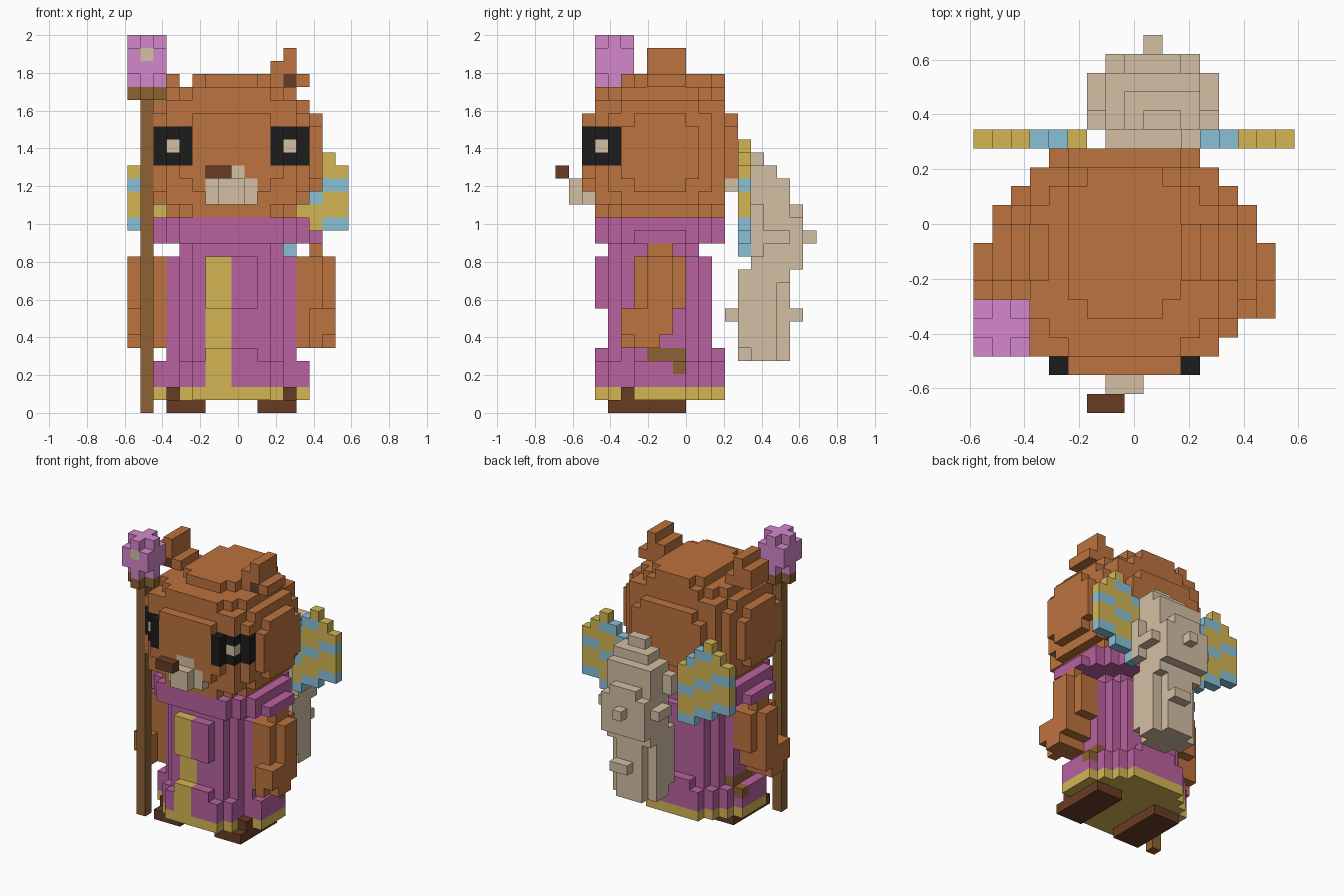
import bpy
import bmesh

if "Cube" in bpy.data.objects:
    bpy.data.objects.remove(bpy.data.objects["Cube"], do_unlink=True)

U = 2 / 29            # size of one block
MID = 8               # mirror column of the body
COLOURS = {           # sRGB 0-255
    "fur brown": (188, 115, 62), "robe purple": (185, 97, 159),
    "trim gold": (211, 182, 83), "cream": (212, 191, 164),
    "dark brown": (104, 60, 36), "black": (28, 28, 28),
    "wood": (141, 97, 51), "blossom pink": (212, 135, 202),
    "wing blue": (136, 193, 214),
}


def linear(c):
    c /= 255
    return c / 12.92 if c <= 0.04045 else ((c + 0.055) / 1.055) ** 2.4


mats = {}
for name, rgb in COLOURS.items():
    m = bpy.data.materials.new(name)
    col = (*[linear(c) for c in rgb], 1)
    m.diffuse_color = col
    m.use_nodes = True
    m.node_tree.nodes["Principled BSDF"].inputs["Base Color"].default_value = col
    mats[name] = m

cells = {}            # block position -> (part, colour)


def fill(part, colour, x, y, z):
    """Fill a box of blocks; later boxes replace earlier ones."""
    for i in range(*x):
        for j in range(*y):
            for k in range(*z):
                cells[i, j, k] = (part, colour)


def sym(part, colour, half, y, z):
    fill(part, colour, (MID - half, MID + half), y, z)


def pair(parts, colour, x, y, z):
    """Fill a box on the left and its mirror on the right."""
    fill(parts[0], colour, x, y, z)
    fill(parts[1], colour, (2 * MID - x[1], 2 * MID - x[0]), y, z)


# Feet
FEET = ("left_foot", "right_foot")
pair(FEET, "dark brown", (10, 13), (4, 10), (0, 1))
pair(FEET, "dark brown", (12, 13), (5, 6), (1, 2))

# Robe: hem, flared skirt, body, neck and collar
for colour, z in (("trim gold", (1, 2)), ("robe purple", (2, 4))):
    sym("robe", colour, 6, (6, 10), z)
    sym("robe", colour, 5, (6, 11), z)
    sym("robe", colour, 4, (4, 12), z)
    sym("robe", colour, 3, (3, 13), z)
for half, y, z in (
        (2, (3, 13), (4, 5)),
        (5, (6, 10), (4, 12)), (4, (5, 11), (4, 12)),
        (3, (4, 12), (4, 12)), (2, (3, 4), (8, 12)),
        (4, (5, 10), (12, 13)), (3, (4, 11), (12, 13)),
        (7, (6, 10), (13, 14)), (6, (5, 11), (13, 15)),
        (5, (4, 12), (13, 15)), (4, (3, 13), (13, 15))):
    sym("robe", "robe purple", half, y, z)

# Gold front stripe and side patches on the robe
for (i, j, k), (part, _) in list(cells.items()):
    if part == "robe" and 6 <= i < 8 and j < 5 and k < 12:
        cells[i, j, k] = ("robe", "trim gold")
pair(("robe", "robe"), "wood", (12, 13), (7, 10), (4, 5))
pair(("robe", "robe"), "wood", (13, 14), (9, 10), (3, 4))

# Arms and hands
ARMS = ("left_arm", "right_arm")
pair(ARMS, "fur brown", (14, 15), (7, 9), (12, 13))
pair(ARMS, "fur brown", (13, 15), (6, 10), (8, 12))
pair(ARMS, "fur brown", (15, 16), (7, 9), (8, 12))
pair(ARMS, "fur brown", (13, 16), (6, 9), (6, 8))
pair(ARMS, "fur brown", (14, 16), (5, 6), (6, 8))
pair(ARMS, "fur brown", (13, 16), (6, 8), (5, 6))
pair(ARMS, "fur brown", (14, 15), (5, 6), (5, 6))

# Head: stepped round block
for half, y, z in (
        (7, (5, 11), (18, 22)), (7, (6, 10), (17, 23)),
        (6, (4, 12), (17, 23)), (6, (5, 11), (16, 24)),
        (5, (3, 13), (16, 24)), (5, (5, 11), (15, 25)),
        (4, (4, 12), (15, 25)), (3, (3, 13), (15, 25)),
        (4, (2, 14), (18, 22)), (3, (2, 14), (17, 23)),
        (3, (6, 12), (25, 26)), (2, (5, 13), (25, 26))):
    sym("head", "fur brown", half, y, z)

# Ears
for part, x in (("left_ear", 11), ("right_ear", 1)):
    fill(part, "fur brown", (x, x + 3), (7, 10), (25, 26))
    fill(part, "dark brown", (x + 1, x + 2), (7, 8), (25, 26))
    fill(part, "fur brown", (x, x + 2), (7, 10), (26, 27))
    fill(part, "fur brown", (x + 1, x + 2), (7, 10), (27, 28))

# Eyes step around the corners of the face
EYES = ("left_eye", "right_eye")
for s in range(3):
    pair(EYES, "black", (11 + s, 12 + s), (2 + s, 3 + s), (19, 22))
pair(EYES, "cream", (12, 13), (3, 4), (20, 21))

# Muzzle and nose
sym("muzzle", "cream", 2, (2, 3), (16, 18))
sym("muzzle", "cream", 1, (1, 3), (16, 18))
sym("muzzle", "cream", 1, (2, 3), (18, 19))
fill("nose", "dark brown", (6, 8), (0, 1), (18, 19))

# Striped wings, listed from the tip inwards
WING = ((14, 19, 0), (14, 20, 0), (13, 21, 1), (13, 20, 1), (12, 19, 2), (12, 18, 2))
for d, (low, high, shift) in enumerate(WING):
    for k in range(low, high):
        colour = "wing blue" if (k + shift) % 3 == 2 else "trim gold"
        fill("right_wing", colour, (d, d + 1), (14, 15), (k, k + 1))
        if d < 5:
            fill("left_wing", colour, (16 - d, 17 - d), (14, 15), (k, k + 1))

# Tail: lower block, fuller upper block, rounded top
for x, y, z in (
        ((7, 12), (15, 17), (4, 11)), ((8, 11), (14, 18), (4, 11)),
        ((7, 12), (14, 17), (5, 11)),
        ((7, 12), (15, 18), (10, 18)), ((7, 12), (15, 19), (11, 15)),
        ((8, 11), (15, 19), (11, 16)),
        ((8, 12), (15, 17), (18, 19)), ((9, 11), (15, 16), (19, 20)),
        # tufts
        ((12, 13), (15, 16), (12, 16)), ((12, 13), (16, 18), (13, 14)),
        ((6, 7), (15, 16), (15, 17)), ((6, 7), (16, 18), (13, 14)),
        ((9, 10), (19, 20), (13, 14)), ((9, 11), (18, 19), (7, 8)),
        ((9, 10), (13, 14), (7, 8)), ((11, 12), (13, 15), (17, 18))):
    fill("tail", "cream", x, y, z)

# Staff with a blossom on top
fill("staff", "wood", (1, 2), (4, 5), (0, 24))
fill("staff", "wood", (0, 3), (4, 5), (24, 25))
fill("staff", "wood", (1, 2), (3, 6), (24, 25))
fill("blossom", "blossom pink", (0, 3), (3, 6), (26, 28))
fill("blossom", "blossom pink", (0, 3), (4, 5), (25, 29))
fill("blossom", "blossom pink", (1, 2), (3, 6), (25, 29))
fill("blossom", "cream", (1, 2), (3, 4), (27, 28))

# Corner offsets of each block face, by direction
FACES = {
    (1, 0, 0): ((1, 0, 0), (1, 1, 0), (1, 1, 1), (1, 0, 1)),
    (-1, 0, 0): ((0, 0, 0), (0, 0, 1), (0, 1, 1), (0, 1, 0)),
    (0, 1, 0): ((0, 1, 0), (0, 1, 1), (1, 1, 1), (1, 1, 0)),
    (0, -1, 0): ((0, 0, 0), (1, 0, 0), (1, 0, 1), (0, 0, 1)),
    (0, 0, 1): ((0, 0, 1), (1, 0, 1), (1, 1, 1), (0, 1, 1)),
    (0, 0, -1): ((0, 0, 0), (0, 1, 0), (1, 1, 0), (1, 0, 0)),
}


def build(part):
    """Turn the exposed faces of one part's blocks into a mesh object."""
    bm = bmesh.new()
    used, verts = [], {}
    for (i, j, k), (owner, colour) in cells.items():
        if owner != part:
            continue
        if colour not in used:
            used.append(colour)
        for (dx, dy, dz), corners in FACES.items():
            if (i + dx, j + dy, k + dz) in cells:
                continue
            ring = []
            for a, b, c in corners:
                p = (i + a, j + b, k + c)
                if p not in verts:
                    verts[p] = bm.verts.new(
                        ((p[0] - 8.5) * U, (p[1] - 10) * U, p[2] * U))
                ring.append(verts[p])
            bm.faces.new(ring).material_index = used.index(colour)
    mesh = bpy.data.meshes.new(part)
    bm.to_mesh(mesh)
    bm.free()
    for colour in used:
        mesh.materials.append(mats[colour])
    bpy.context.scene.collection.objects.link(bpy.data.objects.new(part, mesh))


for part in sorted({owner for owner, _ in cells.values()}):
    build(part)
